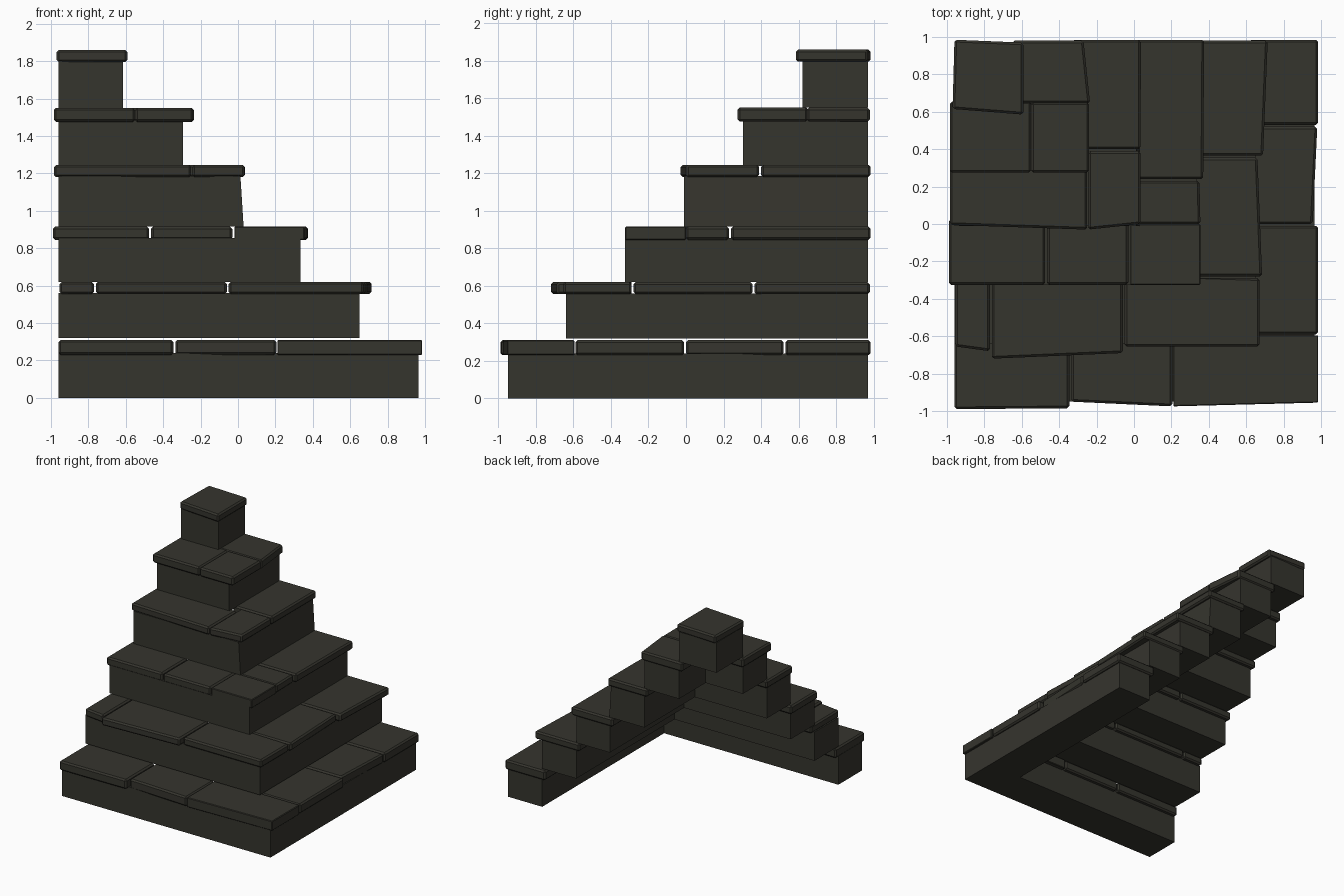
import bpy, bmesh

if "Cube" in bpy.data.objects:
    bpy.data.objects.remove(bpy.data.objects["Cube"])

stone = bpy.data.materials.new("dark_olive_stone")
stone.diffuse_color = (0.036, 0.035, 0.027, 1)
stone.use_nodes = True
stone.node_tree.nodes["Principled BSDF"].inputs["Base Color"].default_value = stone.diffuse_color
L, B = -0.96, 0.97          # left and back ends of every step


def prism(name, pts, z0, z1, bevel=0.0):
    """Upright prism from a counter-clockwise outline."""
    bm = bmesh.new()
    face = bm.faces.new([bm.verts.new((x, y, z0)) for x, y in pts])
    res = bmesh.ops.extrude_face_region(bm, geom=[face])
    for v in res["geom"]:
        if isinstance(v, bmesh.types.BMVert):
            v.co.z = z1
    bmesh.ops.recalc_face_normals(bm, faces=bm.faces)
    me = bpy.data.meshes.new(name)
    bm.to_mesh(me)
    bm.free()
    me.materials.append(stone)
    ob = bpy.data.objects.new(name, me)
    bpy.context.collection.objects.link(ob)
    if bevel:
        m = ob.modifiers.new("worn_edges", "BEVEL")
        m.width, m.segments = bevel, 1
    return ob


# risers: outer x, outer y, bottom, top
steps = [(0.965, -0.95, 0.0, 0.24), (0.65, -0.64, 0.32, 0.56),
         (0.335, -0.325, 0.62, 0.855), (0.025, -0.01, 0.915, 1.185),
         (-0.295, 0.305, 1.24, 1.485)]
inner = [(s[0], s[1]) for s in steps[1:]] + [(-0.615, 0.62)]
for i, ((x, y, z0, z1), (ix, iy)) in enumerate(zip(steps, inner)):
    ob = prism(f"step_{i + 1}_riser",
               [(L, y), (x, y), (x, B), (ix, B), (ix, iy), (L, iy)], z0, z1)
    if i == 3:              # this riser leans in slightly on the right
        for v in ob.data.vertices:
            if v.co.x > 0:
                v.co.x += 0.005 if v.co.z < 1 else -0.012
prism("top_block", [(L, 0.62), (-0.615, 0.62), (-0.615, B), (L, B)], 1.55, 1.80)

# paving slabs: front runs (x0, y0, x1, y1), corner (x0, y0, x1, y1, y_end),
# side runs (x0, y0, x1, y1) along the right edge
slab_z = [(0.23, 0.31), (0.555, 0.62), (0.845, 0.915), (1.18, 1.245), (1.475, 1.55)]
front = [[(-0.96, -0.99, -0.345, -0.985), (-0.335, -0.95, 0.205, -0.975)],
         [(-0.955, -0.655, -0.77, -0.68), (-0.76, -0.72, -0.06, -0.69)],
         [(-0.99, -0.325, -0.475, -0.325), (-0.465, -0.325, -0.03, -0.325)],
         [(-0.985, -0.005, -0.25, -0.03)],
         [(-0.985, 0.275, -0.55, 0.275)]]
corner = [(0.21, -0.975, 0.985, -0.955, -0.595), (-0.05, -0.655, 0.672, -0.655, -0.29),
          (-0.02, -0.325, 0.355, -0.325, 0.0), (-0.245, -0.03, 0.035, -0.0, 0.39),
          (-0.55, 0.275, -0.24, 0.275, 0.65)]
side = [[(0.985, -0.59, 0.985, -0.01), (0.955, 0.0, 0.98, 0.52), (0.985, 0.53, 0.985, 0.985)],
        [(0.685, -0.28, 0.66, 0.355), (0.69, 0.365, 0.715, 0.98)],
        [(0.355, 0.0, 0.35, 0.23), (0.37, 0.24, 0.375, 0.985)],
        [(0.035, 0.4, 0.037, 0.985)],
        [(-0.235, 0.645, -0.27, 0.98)]]
for i, (z0, z1) in enumerate(slab_z):
    ix, iy = inner[i][0] - 0.035, inner[i][1] + 0.035
    for k, (x0, y0, x1, y1) in enumerate(front[i]):
        prism(f"step_{i + 1}_front_slab_{k + 1}",
              [(x0, y0), (x1, y1), (x1, iy), (x0, iy)], z0, z1, 0.012)
    x0, y0, x1, y1, ye = corner[i]
    xi = max(x0, ix)
    prism(f"step_{i + 1}_corner_slab",
          [(x0, y0), (x1, y1), (x1, ye), (xi, ye), (xi, iy), (x0, iy)] if xi > x0
          else [(x0, y0), (x1, y1), (x1, ye), (x0, ye)], z0, z1, 0.012)
    for k, (x0, y0, x1, y1) in enumerate(side[i]):
        prism(f"step_{i + 1}_side_slab_{k + 1}",
              [(ix, y0), (x0, y0), (x1, y1), (ix, y1)], z0, z1, 0.012)
prism("top_slab", [(-0.97, 0.615), (-0.592, 0.585), (-0.592, 0.97), (-0.96, 0.985)],
      1.795, 1.86, 0.012)
